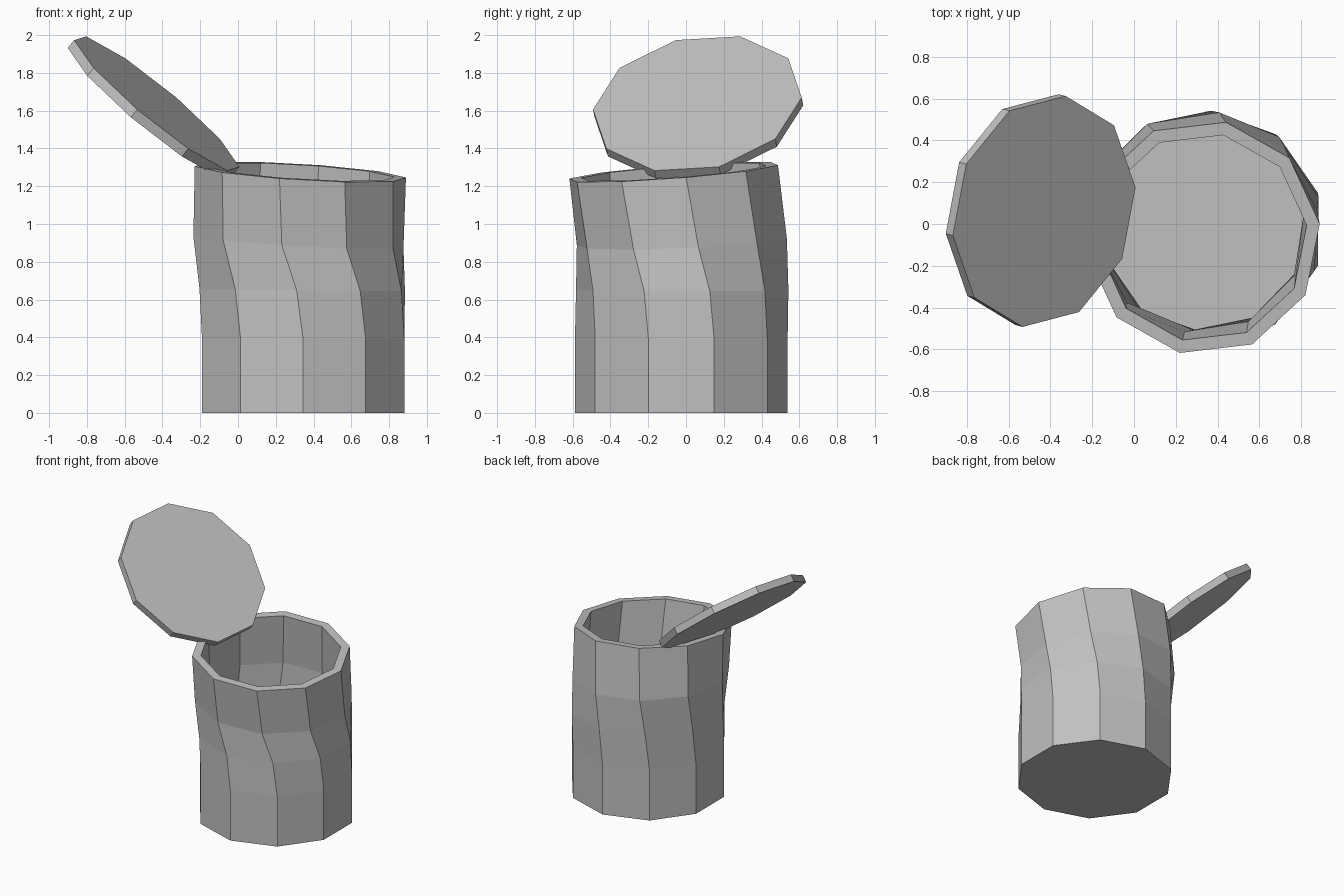
import bpy
import bmesh
import math
from mathutils import Vector

cube = bpy.data.objects.get("Cube")
if cube:
    bpy.data.objects.remove(cube, do_unlink=True)

SIDES = 10
RADIUS = 0.563
INNER = 0.5

grey = bpy.data.materials.new("plain_grey")
grey.use_nodes = True
colour = (0.53, 0.53, 0.53, 1)
grey.diffuse_color = colour
grey.node_tree.nodes["Principled BSDF"].inputs["Base Color"].default_value = colour


def loft(name, rings):
    """Join rings of points with quads and cap both ends."""
    bm = bmesh.new()
    loops = [[bm.verts.new(p) for p in ring] for ring in rings]
    for low, high in zip(loops, loops[1:]):
        for i in range(SIDES):
            j = (i + 1) % SIDES
            bm.faces.new((low[i], low[j], high[j], high[i]))
    bm.faces.new(loops[0][::-1])
    bm.faces.new(loops[-1])
    bmesh.ops.recalc_face_normals(bm, faces=bm.faces)
    mesh = bpy.data.meshes.new(name)
    bm.to_mesh(mesh)
    bm.free()
    mesh.materials.append(grey)
    obj = bpy.data.objects.new(name, mesh)
    bpy.context.collection.objects.link(obj)
    return obj


def can_ring(level, radius, lift=0.0):
    """One tilted, twisted ring of the can."""
    cx, cy, cz, twist, slope_x, slope_y = level
    points = []
    for k in range(SIDES):
        a = math.radians(18 + 36 * k - twist)
        x, y = radius * math.cos(a), radius * math.sin(a)
        points.append((cx + x, cy + y, cz + lift + slope_x * x + slope_y * y))
    return points


# Can: centre x, y, z, twist in degrees, slope along x and y
levels = [
    (0.345, -0.025, 0.0, 0, 0, 0),
    (0.345, -0.025, 0.39, 0, 0, 0),
    (0.34, -0.02, 0.65, 3, -0.01, 0),
    (0.32, -0.022, 0.905, 9, -0.06, 0.04),
    (0.33, -0.065, 1.276, 11.3, -0.062, 0.076),
]
outer = [can_ring(lv, RADIUS) for lv in levels]
inner = [can_ring(lv, INNER) for lv in reversed(levels[1:])]
floor = [can_ring(levels[0], INNER, 0.06)]
loft("can_body", outer + inner + floor)

# Lid: tilted disc leaning open over the rim
centre = Vector((-0.43, 0.06, 1.638))
normal = Vector((0.627, -0.1615, 0.762)).normalized()
u = Vector((0.772, 0.205, -0.602))
u = (u - normal * u.dot(normal)).normalized()
v = normal.cross(u)
face = []
for k in range(SIDES):
    a = math.tau * k / SIDES
    face.append(centre + RADIUS * (u * math.cos(a) + v * math.sin(a)))
loft("open_lid", [[p - normal * 0.054 for p in face], face])
